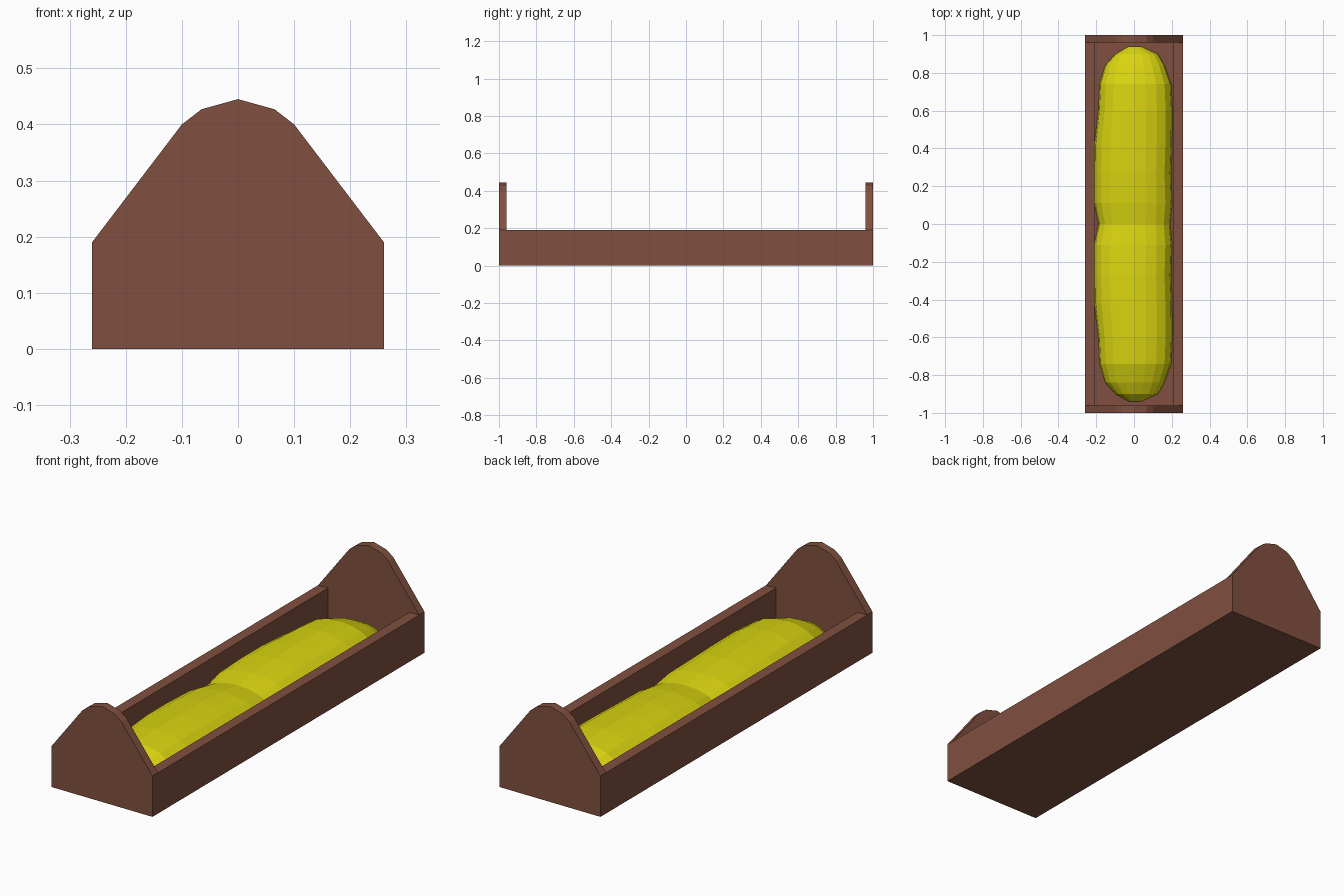
import bpy, bmesh
from math import sin, cos, pi

if "Cube" in bpy.data.objects:
    bpy.data.objects.remove(bpy.data.objects["Cube"])


def material(name, color):
    m = bpy.data.materials.new(name)
    m.diffuse_color = (*color, 1)
    m.use_nodes = True
    m.node_tree.nodes["Principled BSDF"].inputs["Base Color"].default_value = m.diffuse_color
    return m


wood = material("brown_wood", (0.22, 0.08, 0.05))
straw = material("yellow_straw", (0.70, 0.66, 0.005))


def loft(name, rings, mat):
    """Join equal-length closed rings into a capped solid."""
    bm = bmesh.new()
    loops = [[bm.verts.new(p) for p in ring] for ring in rings]
    n = len(loops[0])
    for a, b in zip(loops, loops[1:]):
        for i in range(n):
            j = (i + 1) % n
            bm.faces.new((a[i], a[j], b[j], b[i]))
    bm.faces.new(loops[0])
    bm.faces.new(loops[-1])
    bmesh.ops.recalc_face_normals(bm, faces=bm.faces)
    mesh = bpy.data.meshes.new(name)
    bm.to_mesh(mesh)
    bm.free()
    mesh.materials.append(mat)
    obj = bpy.data.objects.new(name, mesh)
    bpy.context.collection.objects.link(obj)
    return obj


def extrude_profile(name, profile, y0, y1, mat):
    return loft(name, [[(x, y, z) for x, z in profile] for y in (y0, y1)], mat)


# Trough: floor and two long walls as one U-shaped profile
half = [(0.26, 0), (0.26, 0.19), (0.21, 0.19), (0.21, 0.05)]
extrude_profile("trough", half + [(-x, z) for x, z in reversed(half)], -0.96, 0.96, wood)

# Gabled end panels with faceted rounded tops
side = [(0.26, 0), (0.26, 0.19), (0.10, 0.40), (0.065, 0.427)]
gable = side + [(0, 0.445)] + [(-x, z) for x, z in reversed(side)]
extrude_profile("front_end_panel", gable, -1.0, -0.96, wood)
extrude_profile("back_end_panel", gable, 0.96, 1.0, wood)

# Straw heap: two mounds meeting in a shallow dip; (y, left, right, top)
stations = [(0.0, 0.19, 0.195, 0.160), (0.11, 0.215, 0.205, 0.175),
            (0.27, 0.215, 0.20, 0.185), (0.42, 0.213, 0.205, 0.187),
            (0.60, 0.192, 0.207, 0.187), (0.74, 0.185, 0.20, 0.178),
            (0.84, 0.155, 0.165, 0.145), (0.90, 0.10, 0.13, 0.115),
            (0.94, 0.03, 0.04, 0.07)]
stations = [(-y, l, r, t) for y, l, r, t in reversed(stations[1:])] + stations
SEGS, BASE = 10, 0.03
rings = []
for y, left, right, top in stations:
    ring = []
    for i in range(SEGS + 1):
        c, s = cos(pi * i / SEGS), max(0.0, sin(pi * i / SEGS))
        ring.append((c * (right if c > 0 else left), y, BASE + (top - BASE) * s ** 0.7))
    rings.append(ring)
loft("straw_heap", rings, straw)
